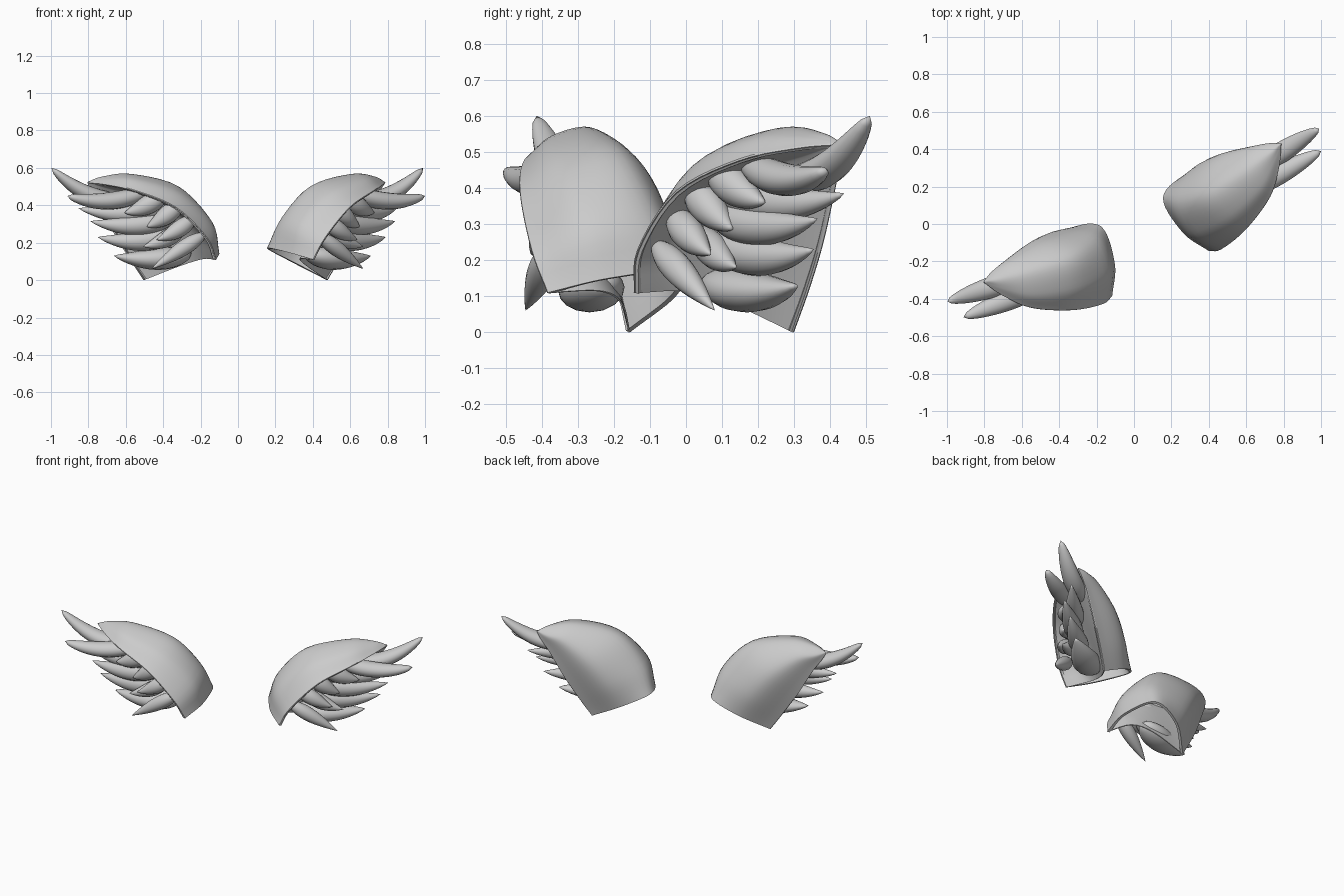
import bpy, bmesh, math
from mathutils import Vector, Matrix

cube = bpy.data.objects.get("Cube")
if cube:
    bpy.data.objects.remove(cube, do_unlink=True)

grey = bpy.data.materials.new("pale grey")
grey.use_nodes = True
grey.diffuse_color = (0.6, 0.6, 0.6, 1)
grey.node_tree.nodes["Principled BSDF"].inputs["Base Color"].default_value = (0.6, 0.6, 0.6, 1)

# Shell meridians from the base edge towards the tip, front rim to back rim
TIP = (.785, .43, .525)
FRONT_RIM = [(.40, -.145, .11), (.467, -.135, .23), (.597, -.03, .39), (.727, .145, .48), (.775, .31, .515), TIP]
BACK_RIM = [(.475, .30, 0), (.545, .343, .12), (.62, .382, .25), (.70, .415, .40), (.755, .43, .48), TIP]
SHELL = [
    FRONT_RIM,
    [(.26, -.045, .15), (.32, -.05, .31), (.485, .03, .47), (.665, .185, .54), (.745, .33, .543), TIP],
    [(.155, .14, .17), (.235, .13, .335), (.385, .17, .50), (.60, .29, .566), (.725, .38, .553), TIP],
    [(.28, .265, .10), (.345, .32, .25), (.45, .365, .39), (.61, .405, .495), (.715, .428, .515), TIP],
    BACK_RIM,
]
# Hollow wall across the open side that the feathers grow from
LINING = [
    FRONT_RIM,
    [(.33, 0, .115), (.41, -.02, .24), (.51, .06, .37), (.65, .20, .46), (.74, .33, .50), TIP],
    [(.36, .13, .08), (.43, .13, .21), (.53, .17, .34), (.65, .26, .44), (.74, .36, .495), TIP],
    BACK_RIM,
]

# Feathers: base, tip, radius, sag of the middle, bluntness, width factor
FEATHERS = {
    "top_feather": ((.64, .29, .43), (.99, .51, .60), .045, .11, .5, 1.25),
    "upper_feather": ((.60, .17, .475), (1.0, .39, .45), .047, .08, .5, 1.2),
    "middle_feather": ((.50, .07, .41), (.85, .44, .385), .055, .08, .8, 1),
    "long_feather": ((.48, .06, .34), (.84, .365, .315), .055, .07, .8, 1),
    "low_feather": ((.44, .06, .26), (.79, .355, .23), .057, .07, .8, 1),
    "bottom_feather": ((.36, .06, .145), (.71, .31, .13), .06, .05, .8, 1.4),
    "inner_top_feather": ((.56, .07, .47), (.73, .22, .36), .052, .04, .8, 1),
    "inner_upper_feather": ((.50, .01, .42), (.65, .13, .285), .05, .03, .8, 1),
    "inner_middle_feather": ((.45, -.04, .34), (.64, .07, .215), .046, .03, .9, 1),
    "inner_low_feather": ((.45, .03, .29), (.67, .14, .18), .046, .04, .9, 1),
    "front_feather": ((.42, -.09, .25), (.67, .08, .06), .042, 0, .9, 1),
}


def spline(points, t):
    """Smooth curve through the points, t from 0 to 1."""
    p = [Vector(q) for q in points]
    p = [2 * p[0] - p[1]] + p + [2 * p[-1] - p[-2]]
    s = t * (len(p) - 3)
    i = min(int(s), len(p) - 4)
    f = s - i
    a, b, c, d = p[i:i + 4]
    return b + f / 2 * (c - a + f * (2 * a - 5 * b + 4 * c - d + f * (3 * (b - c) + d - a)))


def finish(bm, name, matrix, thickness=0):
    """Place the part in the scene with its colour and smooth shading."""
    bmesh.ops.transform(bm, matrix=matrix, verts=bm.verts)
    if matrix.determinant() < 0:
        bmesh.ops.reverse_faces(bm, faces=bm.faces)
    mesh = bpy.data.meshes.new(name)
    bm.to_mesh(mesh)
    bm.free()
    mesh.materials.append(grey)
    obj = bpy.data.objects.new(name, mesh)
    bpy.context.collection.objects.link(obj)
    bpy.ops.object.select_all(action='DESELECT')
    obj.select_set(True)
    bpy.context.view_layer.objects.active = obj
    if thickness:
        wall = obj.modifiers.new("wall", 'SOLIDIFY')
        wall.thickness = thickness
        wall.offset = -1
        bpy.ops.object.modifier_apply(modifier=wall.name)
    bpy.ops.object.shade_smooth_by_angle(angle=math.radians(40))


def skin(bm, rows, closed=False):
    """Join rows of points with quads."""
    rows = [[bm.verts.new(p) for p in row] for row in rows]
    count = len(rows[0])
    for low, high in zip(rows, rows[1:]):
        for c in range(count if closed else count - 1):
            n = (c + 1) % count
            bm.faces.new((low[c], high[c], high[n], low[n]))
    bmesh.ops.remove_doubles(bm, verts=bm.verts, dist=0.0002)


def make_sheet(name, matrix, meridians, across, thickness, along=25):
    """Curved sheet lofted across the meridians."""
    bm = bmesh.new()
    rows = []
    for r in range(along + 1):
        section = [spline(m, r / along) for m in meridians]
        rows.append([spline(section, c / across) for c in range(across + 1)])
    skin(bm, rows)
    finish(bm, name, matrix, thickness)


def make_feather(name, matrix, base, tip, radius, sag, bluntness, width, rings=20, sides=16):
    """Teardrop swept along a sagging curve."""
    base, tip = Vector(base), Vector(tip)
    bend = (base + tip) / 2 - Vector((0, 0, sag))
    bm = bmesh.new()
    rows = []
    for r in range(rings + 1):
        t = r / rings
        centre = (1 - t) ** 2 * base + 2 * t * (1 - t) * bend + t * t * tip
        ahead = ((1 - t) * (bend - base) + t * (tip - bend)).normalized()
        side = ahead.cross(Vector((0, 0, 1))).normalized()
        up = side.cross(ahead)
        size = radius * abs(math.sin(math.pi * t ** 0.7)) ** bluntness
        angles = [2 * math.pi * k / sides for k in range(sides)]
        rows.append([centre + size * (width * math.cos(a) * side + math.sin(a) * up) for a in angles])
    skin(bm, rows, closed=True)
    bmesh.ops.recalc_face_normals(bm, faces=bm.faces)
    finish(bm, name, matrix)


# The right wing is a mirrored copy, turned about its lower front corner
turned = (Matrix.Translation((-.12, -.38, 0)) @ Matrix.Rotation(math.radians(50), 4, 'Z')
          @ Matrix.Translation((.40, .14, 0)) @ Matrix.Diagonal((-1, 1, 1, 1)))

for side_name, matrix in (("left", Matrix.Identity(4)), ("right", turned)):
    make_sheet(side_name + "_wing_shell", matrix, SHELL, 28, 0.015)
    make_sheet(side_name + "_wing_lining", matrix, LINING, 16, 0.005)
    for part, spec in FEATHERS.items():
        make_feather(side_name + "_" + part, matrix, *spec)
